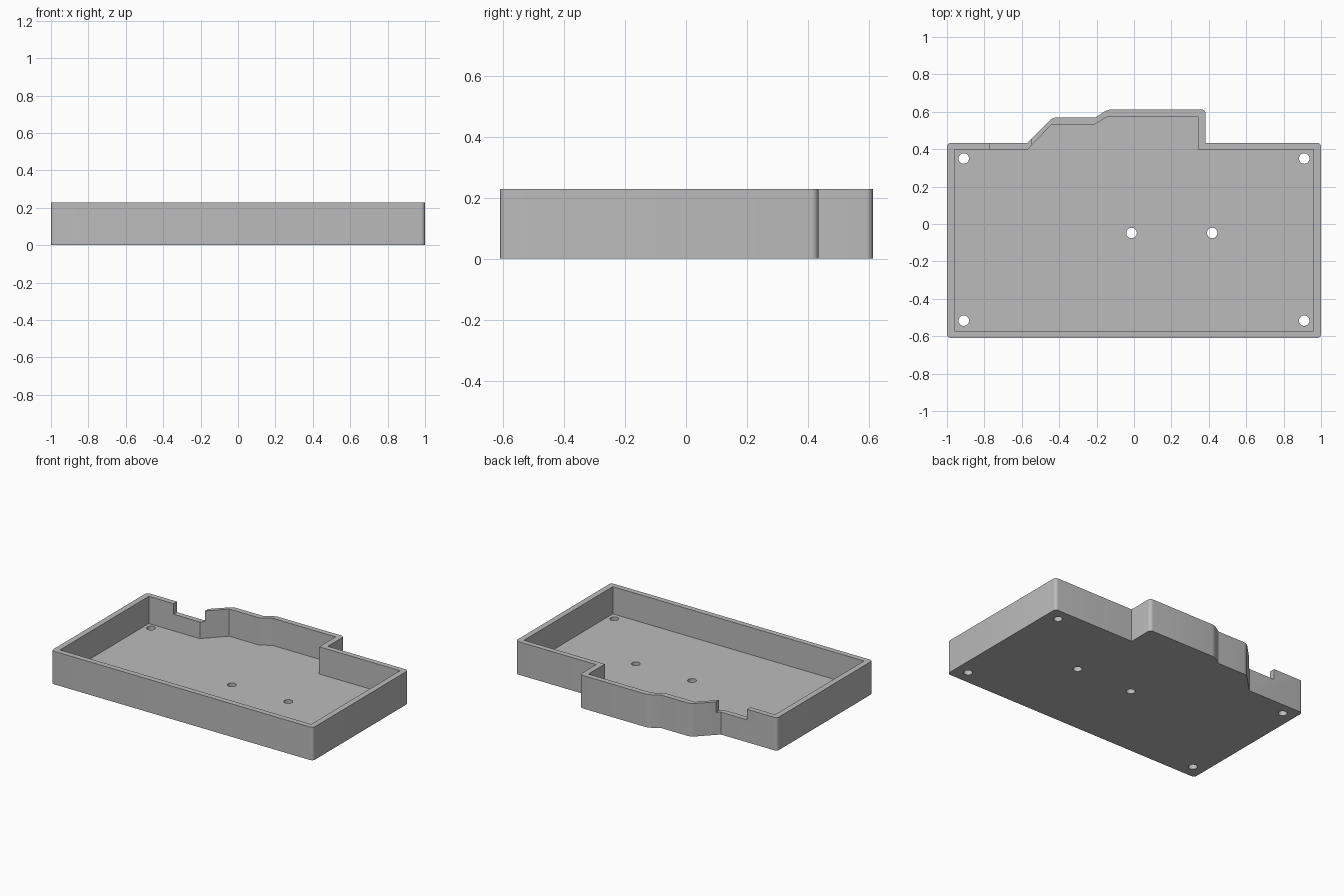
import bpy
import bmesh
import math

if "Cube" in bpy.data.objects:
    bpy.data.objects.remove(bpy.data.objects["Cube"], do_unlink=True)

HEIGHT, FLOOR = 0.228, 0.04

grey = bpy.data.materials.new("plain grey")
grey.use_nodes = True
colour = (0.5, 0.5, 0.5, 1)
grey.diffuse_color = colour
grey.node_tree.nodes["Principled BSDF"].inputs["Base Color"].default_value = colour


def prism(name, outline, bottom, top, rounding=0):
    """Extrude a counter-clockwise outline, rounding its convex upright edges."""
    bm = bmesh.new()
    face = bm.faces.new([bm.verts.new((x, y, bottom)) for x, y in outline])
    raised = bmesh.ops.extrude_face_region(bm, geom=[face])["geom"]
    verts = [v for v in raised if isinstance(v, bmesh.types.BMVert)]
    bmesh.ops.translate(bm, verts=verts, vec=(0, 0, top - bottom))
    bmesh.ops.recalc_face_normals(bm, faces=bm.faces)
    if rounding:
        bm.normal_update()
        upright = [e for e in bm.edges
                   if abs(e.verts[0].co.z - e.verts[1].co.z) > 0.01 and e.is_convex]
        bmesh.ops.bevel(bm, geom=upright, offset=rounding, segments=6,
                        profile=0.5, affect='EDGES')
    mesh = bpy.data.meshes.new(name)
    bm.to_mesh(mesh)
    bm.free()
    mesh.materials.append(grey)
    obj = bpy.data.objects.new(name, mesh)
    bpy.context.collection.objects.link(obj)
    return obj


def circle(x, y, radius, sides=32):
    steps = [2 * math.pi * i / sides for i in range(sides)]
    return [(x + radius * math.cos(a), y + radius * math.sin(a)) for a in steps]


def cut(target, cutter):
    bpy.context.view_layer.objects.active = target
    mod = target.modifiers.new("cut", 'BOOLEAN')
    mod.operation = 'DIFFERENCE'
    mod.solver = 'EXACT'
    mod.object = cutter
    bpy.ops.object.modifier_apply(modifier=mod.name)
    bpy.data.objects.remove(cutter, do_unlink=True)


# Tray body with the stepped bulge along its back
outer = [(-1, -0.61), (1, -0.61), (1, 0.434), (0.383, 0.434), (0.383, 0.613),
         (-0.14, 0.613), (-0.205, 0.57), (-0.435, 0.57), (-0.57, 0.434), (-1, 0.434)]
tray = prism("tray", outer, 0, HEIGHT, rounding=0.022)

# Open cavity following the outer wall
inner = [(-0.96, -0.572), (0.96, -0.572), (0.96, 0.397), (0.343, 0.397),
         (0.343, 0.576), (-0.14, 0.576), (-0.21, 0.532), (-0.44, 0.532),
         (-0.57, 0.397), (-0.96, 0.397)]
cut(tray, prism("cavity_cutter", inner, FLOOR, HEIGHT + 0.1))

# Notch in the top of the back wall
notch = [(-0.77, 0.3), (-0.548, 0.3), (-0.548, 0.55), (-0.77, 0.55)]
cut(tray, prism("notch_cutter", notch, 0.155, HEIGHT + 0.1))

# Screw holes through the floor
holes = [(x, y) for x in (-0.91, 0.91) for y in (-0.517, 0.35)]
holes += [(-0.013, -0.048), (0.418, -0.048)]
for x, y in holes:
    cut(tray, prism("hole_cutter", circle(x, y, 0.028), -0.1, FLOOR + 0.1))

# Smooth rounded corners, crisp edges
bpy.ops.object.select_all(action='DESELECT')
tray.select_set(True)
bpy.context.view_layer.objects.active = tray
bpy.ops.object.shade_smooth_by_angle(angle=math.radians(30))
